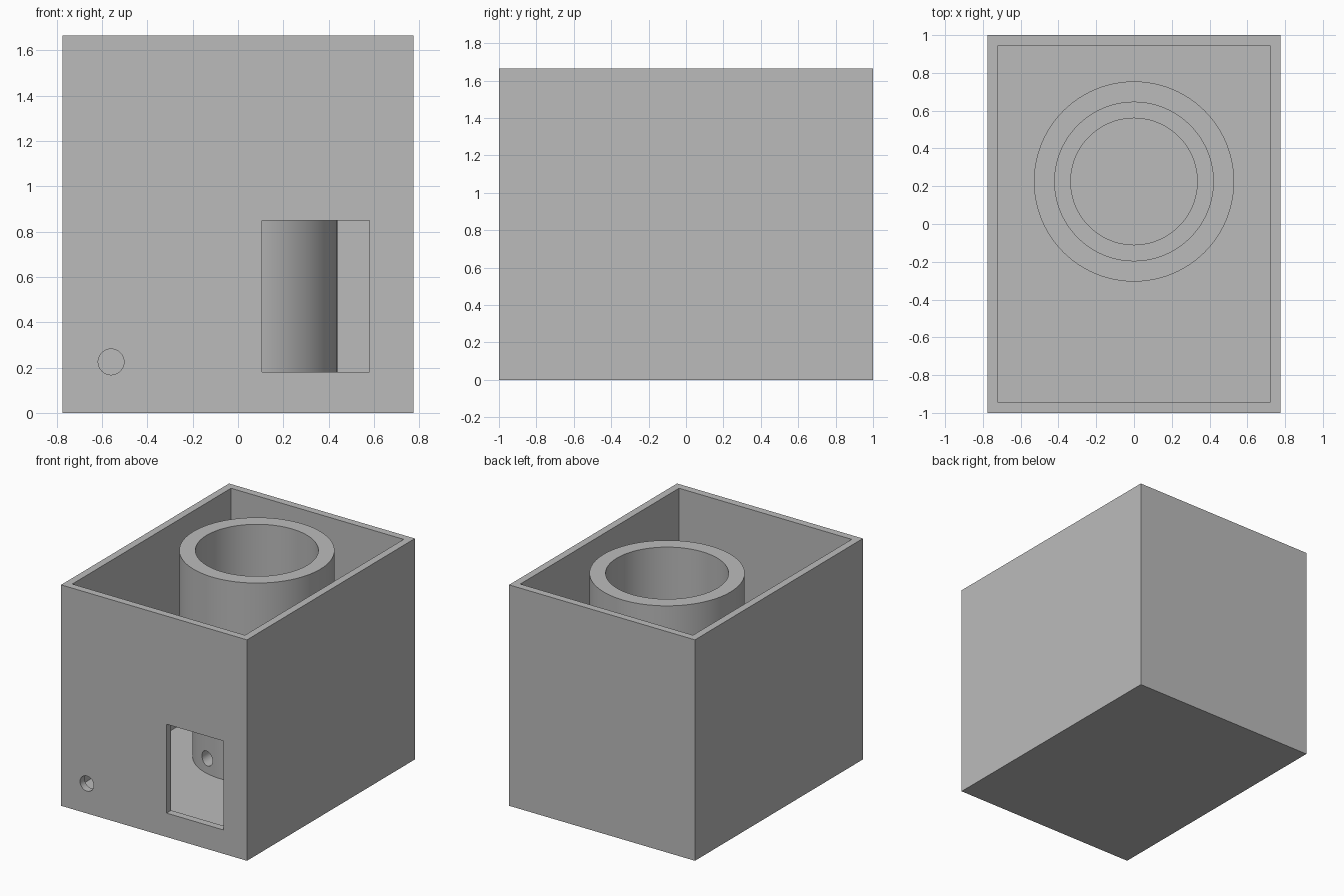
import bpy
import bmesh
import math
from mathutils import Matrix

if "Cube" in bpy.data.objects:
    bpy.data.objects.remove(bpy.data.objects["Cube"], do_unlink=True)

WIDTH, DEPTH, HEIGHT = 1.55, 2.0, 1.665
WALL, FLOOR = 0.055, 0.112
TUBE_Y = 0.225

grey = bpy.data.materials.new("plain grey")
grey.use_nodes = True
grey.diffuse_color = (0.5, 0.5, 0.5, 1)
grey.node_tree.nodes["Principled BSDF"].inputs["Base Color"].default_value = (0.5, 0.5, 0.5, 1)


def add_object(name, bm):
    bmesh.ops.recalc_face_normals(bm, faces=bm.faces)
    mesh = bpy.data.meshes.new(name)
    bm.to_mesh(mesh)
    bm.free()
    mesh.materials.append(grey)
    obj = bpy.data.objects.new(name, mesh)
    bpy.context.collection.objects.link(obj)
    return obj


def block(name, low, high):
    bm = bmesh.new()
    bmesh.ops.create_cube(bm, size=1)
    for v in bm.verts:
        v.co = [a + (c + 0.5) * (b - a) for a, b, c in zip(low, high, v.co)]
    return add_object(name, bm)


def drill(name, x, y, z, radius, length):
    """Cylinder lying along y, used to cut a round hole."""
    bm = bmesh.new()
    matrix = Matrix.Translation((x, y, z)) @ Matrix.Rotation(math.pi / 2, 4, "X")
    bmesh.ops.create_cone(bm, cap_ends=True, segments=48, radius1=radius,
                          radius2=radius, depth=length, matrix=matrix)
    return add_object(name, bm)


def select_only(obj):
    bpy.ops.object.select_all(action="DESELECT")
    obj.select_set(True)
    bpy.context.view_layer.objects.active = obj


def cut(obj, cutter):
    cutter.hide_render = True
    select_only(obj)
    mod = obj.modifiers.new("cut", "BOOLEAN")
    mod.operation = "DIFFERENCE"
    mod.solver = "EXACT"
    mod.object = cutter
    bpy.ops.object.modifier_apply(modifier=mod.name)
    bpy.data.objects.remove(cutter, do_unlink=True)


def lathe(name, profile, y, steps=96):
    bm = bmesh.new()
    verts = [bm.verts.new((r, y, z)) for r, z in profile]
    edges = [bm.edges.new((a, b)) for a, b in zip(verts, verts[1:] + verts[:1])]
    bmesh.ops.spin(bm, geom=verts + edges, cent=(0, y, 0), axis=(0, 0, 1),
                   angle=math.tau, steps=steps, use_merge=True)
    bmesh.ops.remove_doubles(bm, verts=bm.verts, dist=0.0001)
    return add_object(name, bm)


# Open-topped box with a thick floor
box = block("box", (-WIDTH / 2, -DEPTH / 2, 0), (WIDTH / 2, DEPTH / 2, HEIGHT))
cut(box, block("cavity", (WALL - WIDTH / 2, WALL - DEPTH / 2, FLOOR),
               (WIDTH / 2 - WALL, DEPTH / 2 - WALL, HEIGHT + 0.2)))

# Rectangular window and small cable hole in the front wall
cut(box, block("window", (0.105, -1.1, 0.18), (0.58, -0.9, 0.85)))
cut(box, drill("cable_hole", -0.56, -1, 0.225, 0.057, 0.3))

# Stepped tube: wide upper socket on a narrower lower pipe
tube = lathe("stepped_tube", [
    (0.335, FLOOR - 0.03), (0.44, FLOOR - 0.03), (0.44, 1.14), (0.53, 1.14),
    (0.53, HEIGHT), (0.42, HEIGHT), (0.42, 1.25), (0.335, 1.25)], TUBE_Y)
cut(tube, drill("tube_hole", -0.12, -0.2, 0.225, 0.055, 0.4))

for part in (box, tube):
    select_only(part)
    bpy.ops.object.shade_smooth_by_angle(angle=math.radians(30))
